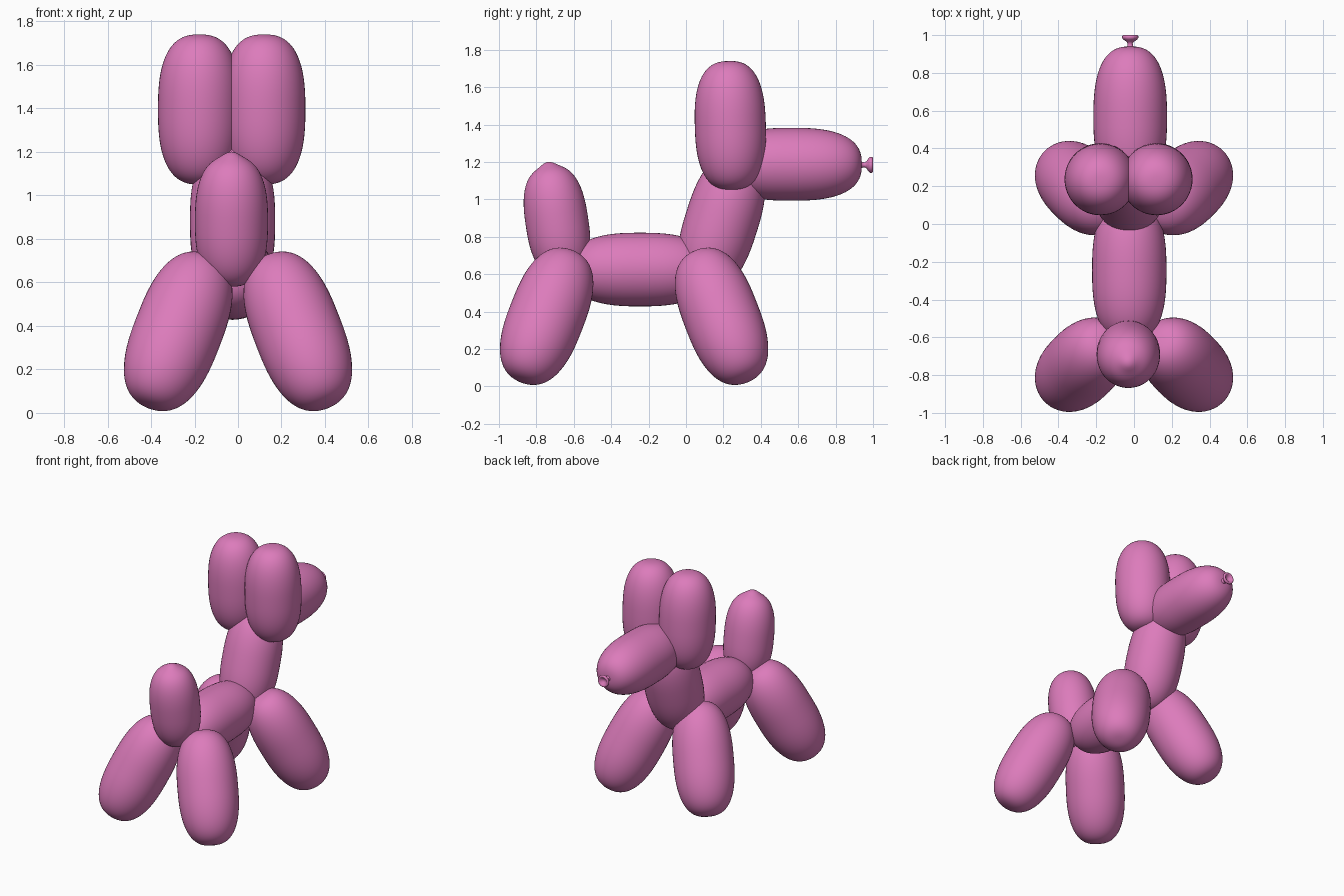
import bpy, bmesh
from math import sin, cos, pi, exp
from mathutils import Vector

if "Cube" in bpy.data.objects:
    bpy.data.objects.remove(bpy.data.objects["Cube"])

pink = bpy.data.materials.new("pink_balloon")
pink.diffuse_color = (0.72, 0.2, 0.5, 1)
pink.use_nodes = True
pink.node_tree.nodes["Principled BSDF"].inputs["Base Color"].default_value = pink.diffuse_color


def revolve(name, centre, direction, profile, seg=48):
    """Revolve (radius, height) points about an axis along direction."""
    rot = Vector((0, 0, 1)).rotation_difference(Vector(direction).normalized())
    bm = bmesh.new()
    rings = []
    for r, h in profile:
        if r < 1e-5:
            ring = [bm.verts.new(Vector(centre) + rot @ Vector((0, 0, h)))]
        else:
            ring = [bm.verts.new(Vector(centre) + rot @ Vector(
                (r * cos(2 * pi * i / seg), r * sin(2 * pi * i / seg), h)))
                for i in range(seg)]
        rings.append(ring)
    for a, b in zip(rings, rings[1:]):
        for i in range(seg):
            j = (i + 1) % seg
            if len(a) == 1:
                bm.faces.new((a[0], b[j], b[i]))
            elif len(b) == 1:
                bm.faces.new((a[i], a[j], b[0]))
            else:
                bm.faces.new((a[i], a[j], b[j], b[i]))
    bmesh.ops.recalc_face_normals(bm, faces=bm.faces)
    for f in bm.faces:
        f.smooth = True
    me = bpy.data.meshes.new(name)
    bm.to_mesh(me)
    bm.free()
    me.materials.append(pink)
    ob = bpy.data.objects.new(name, me)
    bpy.context.collection.objects.link(ob)
    return ob


def balloon(name, centre, direction, half, radius, tip=0.0, p=2.6, n=40):
    """Sausage-shaped bubble; tip adds a small point at the far end."""
    prof = []
    for k in range(n + 1):
        t = pi * k / n
        c = -cos(t)
        r = radius * max(sin(t), 0) ** (2 / p) if 0 < k < n else 0
        h = half * abs(c) ** (2 / p) * (1 if c > 0 else -1)
        if c > 0:
            h += tip * exp(-(r / 0.045) ** 2)
        prof.append((r, h))
    return revolve(name, centre, direction, prof)


# Trunk, neck, snout and tail
balloon("body", (-0.025, -0.245, 0.625), (0, 1, 0), 0.38, 0.197)
balloon("neck", (-0.025, 0.19, 0.88), (0, 0.3, 0.95), 0.37, 0.196)
balloon("snout", (-0.02, 0.565, 1.188), (0, 1, 0), 0.375, 0.195)
balloon("tail", (-0.03, -0.69, 0.88), (0, -0.15, 0.99), 0.30, 0.168, tip=0.025)

# Ears
for side, x in (("left", -0.178), ("right", 0.12)):
    balloon(side + "_ear", (x, 0.237, 1.395), (0, -0.03, 1), 0.345, 0.19)

# Splayed legs
for side, sx in (("left", -1), ("right", 1)):
    for end, y, sy in (("front", -0.745, -1), ("back", 0.19, 1)):
        balloon(f"{end}_{side}_leg", (sx * 0.275, y, 0.375),
                (sx * 0.34, sy * 0.34, -0.877), 0.388, 0.203)

# Tied knot at the snout tip
revolve("knot", (-0.02, 0, 1.185), (0, 1, 0),
        [(0, 0.92), (0.028, 0.93), (0.016, 0.942), (0.013, 0.955), (0.02, 0.966),
         (0.036, 0.976), (0.043, 0.985), (0.043, 0.994), (0.037, 1.0),
         (0.028, 0.995), (0.014, 0.982), (0, 0.978)], 24)
